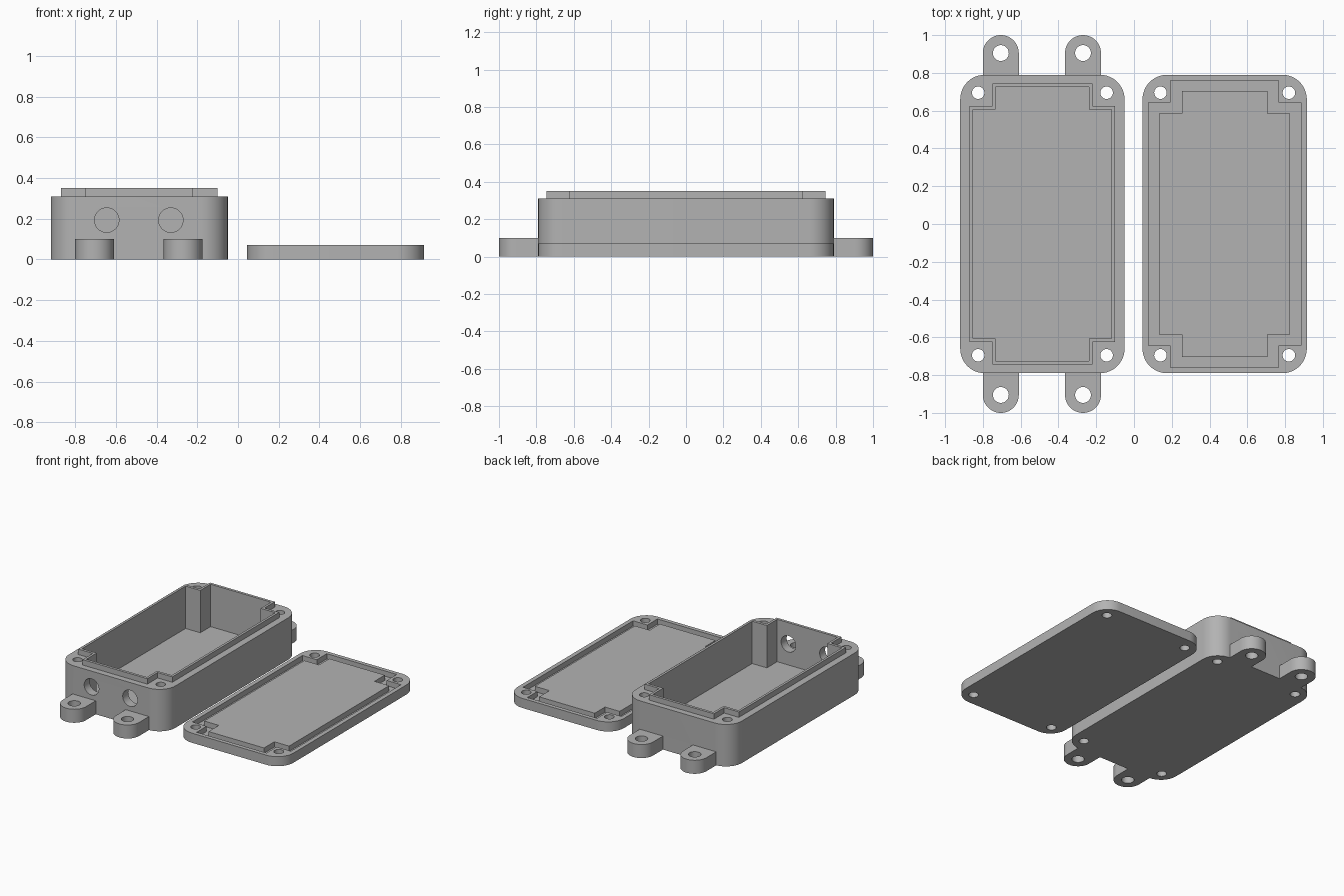
import bpy, bmesh, math

cube = bpy.data.objects.get("Cube")
if cube:
    bpy.data.objects.remove(cube, do_unlink=True)

grey = bpy.data.materials.new("plain grey")
grey.use_nodes = True
colour = (0.45, 0.45, 0.45, 1)
grey.diffuse_color = colour
grey.node_tree.nodes["Principled BSDF"].inputs["Base Color"].default_value = colour


def prism(name, outline, z0, z1):
    """Extrude a counter-clockwise outline from z0 to z1."""
    bm = bmesh.new()
    low = [bm.verts.new((x, y, z0)) for x, y in outline]
    high = [bm.verts.new((x, y, z1)) for x, y in outline]
    bm.faces.new(low[::-1])
    bm.faces.new(high)
    n = len(low)
    for i in range(n):
        j = (i + 1) % n
        bm.faces.new((low[i], low[j], high[j], high[i]))
    mesh = bpy.data.meshes.new(name)
    bm.to_mesh(mesh)
    bm.free()
    mesh.materials.append(grey)
    obj = bpy.data.objects.new(name, mesh)
    bpy.context.collection.objects.link(obj)
    return obj


def arc(cx, cy, r, start, end, steps):
    angles = [math.radians(start + (end - start) * i / steps) for i in range(steps + 1)]
    return [(cx + r * math.cos(a), cy + r * math.sin(a)) for a in angles]


def circle(cx, cy, r):
    return arc(cx, cy, r, 0, 360, 40)[:-1]


def rounded(cx, hx, hy, r):
    points = []
    for k, (sx, sy) in enumerate([(1, 1), (-1, 1), (-1, -1), (1, -1)]):
        points += arc(cx + sx * (hx - r), sy * (hy - r), r, 90 * k, 90 * k + 90, 12)
    return points


def notched(cx, hx, hy, n):
    """Rectangle with a square notch at each corner."""
    a, b = hx - n, hy - n
    quarter = [(hx, b), (a, b), (a, hy)]
    points = quarter + [(-x, y) for x, y in quarter[::-1]]
    points += [(-x, -y) for x, y in points]
    return [(cx + x, y) for x, y in points]


def combine(obj, other, operation):
    mod = obj.modifiers.new(operation, "BOOLEAN")
    mod.operation = operation
    mod.solver = "EXACT"
    mod.object = other
    bpy.context.view_layer.objects.active = obj
    bpy.ops.object.modifier_apply(modifier=mod.name)
    bpy.data.objects.remove(other, do_unlink=True)


def screw_holes(obj, cx):
    for sx in (-1, 1):
        for sy in (-1, 1):
            cutter = prism("cutter", circle(cx + sx * 0.34, sy * 0.695, 0.033), -0.1, 0.5)
            combine(obj, cutter, "DIFFERENCE")


def finish(obj):
    bpy.ops.object.select_all(action="DESELECT")
    obj.select_set(True)
    bpy.context.view_layer.objects.active = obj
    bpy.ops.object.shade_smooth_by_angle(angle=math.radians(30))


# Box body with raised lip
BOX_X, LID_X = -0.485, 0.48
HX, HY, R = 0.435, 0.79, 0.13
box = prism("box_body", rounded(BOX_X, HX, HY, R), 0, 0.31)
combine(box, prism("lip", notched(BOX_X, 0.385, 0.745, 0.12), 0.2, 0.35), "UNION")

# Mounting tabs at both ends
for x in (-0.705, -0.27):
    for sy in (1, -1):
        tab = arc(x, 0.905, 0.095, 0, 180, 24) + [(x - 0.095, 0.755), (x + 0.095, 0.755)]
        if sy < 0:
            tab = [(px, -py) for px, py in tab[::-1]]
        combine(box, prism("tab", tab, 0, 0.1), "UNION")
        combine(box, prism("cutter", circle(x, sy * 0.905, 0.042), -0.1, 0.2), "DIFFERENCE")

# Cavity, leaving square screw posts in the corners
combine(box, prism("cutter", notched(BOX_X, 0.367, 0.725, 0.12), 0.037, 0.6), "DIFFERENCE")
screw_holes(box, BOX_X)

# Two cable holes through the front wall
for x in (-0.645, -0.33):
    drill = prism("cutter", circle(0, 0, 0.06), -0.1, 0.1)
    drill.rotation_euler.x = math.pi / 2
    drill.location = (x, -0.76, 0.193)
    bpy.context.view_layer.update()
    combine(box, drill, "DIFFERENCE")
finish(box)

# Lid with a groove that receives the lip
lid = prism("lid", rounded(LID_X, HX, HY, R), 0, 0.071)
groove = prism("groove", notched(LID_X, 0.403, 0.76, 0.117), 0.032, 0.2)
core = prism("groove_core", notched(LID_X, 0.347, 0.705, 0.12), 0, 0.3)
combine(groove, core, "DIFFERENCE")
combine(lid, groove, "DIFFERENCE")
screw_holes(lid, LID_X)
finish(lid)
